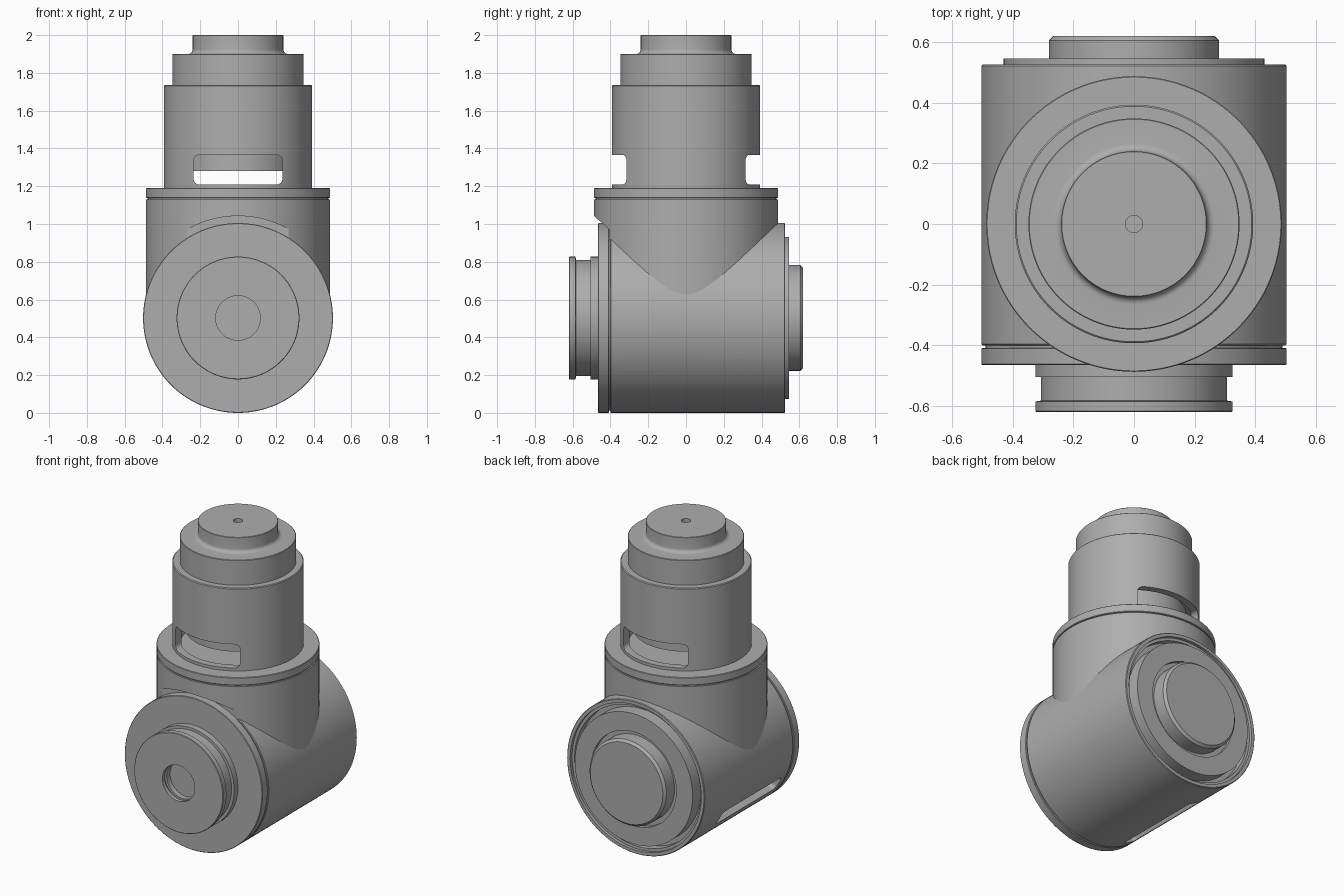
import bpy, bmesh
from math import pi, radians, cos, sin
from mathutils import Matrix, Vector

cube = bpy.data.objects.get("Cube")
if cube:
    bpy.data.objects.remove(cube, do_unlink=True)

grey = bpy.data.materials.new("machined_grey")
grey.use_nodes = True
colour = (0.42, 0.42, 0.42, 1)
grey.diffuse_color = colour
grey.node_tree.nodes["Principled BSDF"].inputs["Base Color"].default_value = colour

AXIS_Z = 0.5025      # height of the horizontal housing axis
R = 0.5025           # housing radius
ALONG_Y = Matrix.Translation((0, 0, AXIS_Z)) @ Matrix.Rotation(-pi / 2, 4, "X")


def make_object(name, bm):
    bmesh.ops.recalc_face_normals(bm, faces=bm.faces)
    mesh = bpy.data.meshes.new(name)
    bm.to_mesh(mesh)
    bm.free()
    mesh.materials.append(grey)
    obj = bpy.data.objects.new(name, mesh)
    bpy.context.collection.objects.link(obj)
    return obj


def lathe(name, profile, place=Matrix(), steps=128):
    """Revolve a closed outline of (radius, height) points."""
    bm = bmesh.new()
    verts = [bm.verts.new((r, 0, h)) for r, h in profile]
    edges = [bm.edges.new((a, b)) for a, b in zip(verts, verts[1:] + verts[:1])
             if a.co.x > 0 or b.co.x > 0]
    bmesh.ops.spin(bm, geom=verts + edges, cent=(0, 0, 0), axis=(0, 0, 1),
                   angle=2 * pi, steps=steps, use_merge=True)
    bmesh.ops.remove_doubles(bm, verts=bm.verts, dist=1e-5)
    bm.transform(place)
    return make_object(name, bm)


def rounded_block(name, length, width, depth, radius, place):
    """Rounded rectangle in XY, extruded along Z about the origin."""
    bm = bmesh.new()
    verts = []
    for i, (sx, sy) in enumerate(((1, 1), (-1, 1), (-1, -1), (1, -1))):
        for k in range(7):
            a = i * pi / 2 + k * pi / 12
            verts.append(bm.verts.new((sx * (length / 2 - radius) + radius * cos(a),
                                       sy * (width / 2 - radius) + radius * sin(a),
                                       -depth / 2)))
    face = bm.faces.new(verts)
    top = bmesh.ops.extrude_face_region(bm, geom=[face])["geom"]
    bmesh.ops.translate(bm, vec=(0, 0, depth),
                        verts=[g for g in top if isinstance(g, bmesh.types.BMVert)])
    bm.transform(place)
    return make_object(name, bm)


def cut(obj, cutters):
    """Subtract the cutters, then discard them."""
    for c in cutters:
        mod = obj.modifiers.new("cut", "BOOLEAN")
        mod.operation, mod.solver, mod.object = "DIFFERENCE", "EXACT", c
        bpy.context.view_layer.objects.active = obj
        bpy.ops.object.modifier_apply(modifier=mod.name)
        bpy.data.objects.remove(c, do_unlink=True)


parts = []

# Horizontal housing: hollow shell with a stepped rear rim
shell = lathe("housing_shell", [
    (0.46, -0.40), (R - 0.004, -0.40), (R, -0.396), (R, 0.521), (R - 0.004, 0.525),
    (0.478, 0.525), (0.478, 0.505), (0.46, 0.505)], ALONG_Y)

# Five long vent slots around the underside
slots = []
for angle in (-150, -120, -90, -60, -30):
    a = radians(angle)
    out = Vector((cos(a), 0, sin(a)))
    side = Vector((-sin(a), 0, cos(a)))
    frame = Matrix((Vector((0, 1, 0)), side, out)).transposed().to_4x4()
    centre = Vector((0, -0.035, AXIS_Z)) + out * 0.48
    slots.append(rounded_block("slot_cutter", 0.62, 0.105, 0.2, 0.025,
                               Matrix.Translation(centre) @ frame))
cut(shell, slots)
parts.append(shell)

# Inner motor body with front and rear bearing plates
parts.append(lathe("housing_core", [
    (0, -0.42), (0.462, -0.42), (0.462, -0.25), (0.283, -0.25),
    (0.283, 0.28), (0.462, 0.28), (0.462, 0.46), (0, 0.46)], ALONG_Y))

# Rear cap and chamfered boss
parts.append(lathe("rear_cap", [
    (0, 0.44), (0.43, 0.44), (0.43, 0.545), (0.31, 0.545), (0.31, 0.52), (0.28, 0.52),
    (0.28, 0.605), (0.265, 0.62), (0, 0.62)], ALONG_Y))

# Front flange
parts.append(lathe("front_flange", [
    (0, -0.465), (R - 0.003, -0.465), (R, -0.462), (R, -0.411), (R - 0.003, -0.408),
    (0.49, -0.408), (0.49, -0.39), (0, -0.39)], ALONG_Y))

# Front output hub: grooved rim and a stepped bore
parts.append(lathe("front_hub", [
    (0, -0.45), (0.325, -0.45), (0.325, -0.505), (0.307, -0.505), (0.307, -0.582),
    (0.325, -0.585), (0.325, -0.617), (0.322, -0.62), (0.118, -0.62), (0.118, -0.595),
    (0.132, -0.595), (0.132, -0.575), (0.118, -0.575), (0.118, -0.54), (0, -0.54)], ALONG_Y))

# Upright neck, hollowed by the housing and cleared around the front flange
neck = lathe("upright_neck", [(0, 0.5), (0.487, 0.5), (0.487, 1.131), (0, 1.131)])
cut(neck, [
    lathe("bore_cutter", [(0, -0.8), (0.48, -0.8), (0.48, 0.8), (0, 0.8)], ALONG_Y),
    lathe("clearance_cutter", [(0, -0.8), (0.54, -0.8), (0.54, -0.407), (0, -0.407)], ALONG_Y)])
parts.append(neck)

# Collar on top of the neck, above a narrow groove
parts.append(lathe("neck_collar", [
    (0, 1.12), (0.478, 1.12), (0.478, 1.138), (0.484, 1.138), (0.487, 1.141),
    (0.487, 1.187), (0.484, 1.19), (0, 1.19)]))

# Hollow sleeve with a window through front and back
sleeve = lathe("upper_sleeve", [
    (0.347, 1.185), (0.393, 1.185), (0.393, 1.73), (0.388, 1.735), (0.347, 1.735)])
cut(sleeve, [rounded_block("window_cutter", 0.47, 0.157, 1.2, 0.03,
                           Matrix.Translation((0, 0, 1.2875)) @ Matrix.Rotation(pi / 2, 4, "X"))])
parts.append(sleeve)

# Upper shaft: inner plug, shoulder, filleted boss and centre hole
fillet = [(0.265 - 0.025 * sin(t * pi / 12), 1.925 - 0.025 * cos(t * pi / 12)) for t in range(7)]
parts.append(lathe("upper_shaft", [
    (0, 1.28), (0.312, 1.28), (0.312, 1.40), (0.348, 1.40), (0.348, 1.897), (0.345, 1.90)]
    + fillet + [(0.24, 1.998), (0.238, 2.0), (0.028, 2.0), (0.028, 1.96), (0, 1.96)]))

# Smooth curved walls, keeping machined edges crisp
bpy.ops.object.select_all(action="DESELECT")
for p in parts:
    p.select_set(True)
bpy.context.view_layer.objects.active = parts[0]
bpy.ops.object.shade_smooth_by_angle(angle=radians(30))
